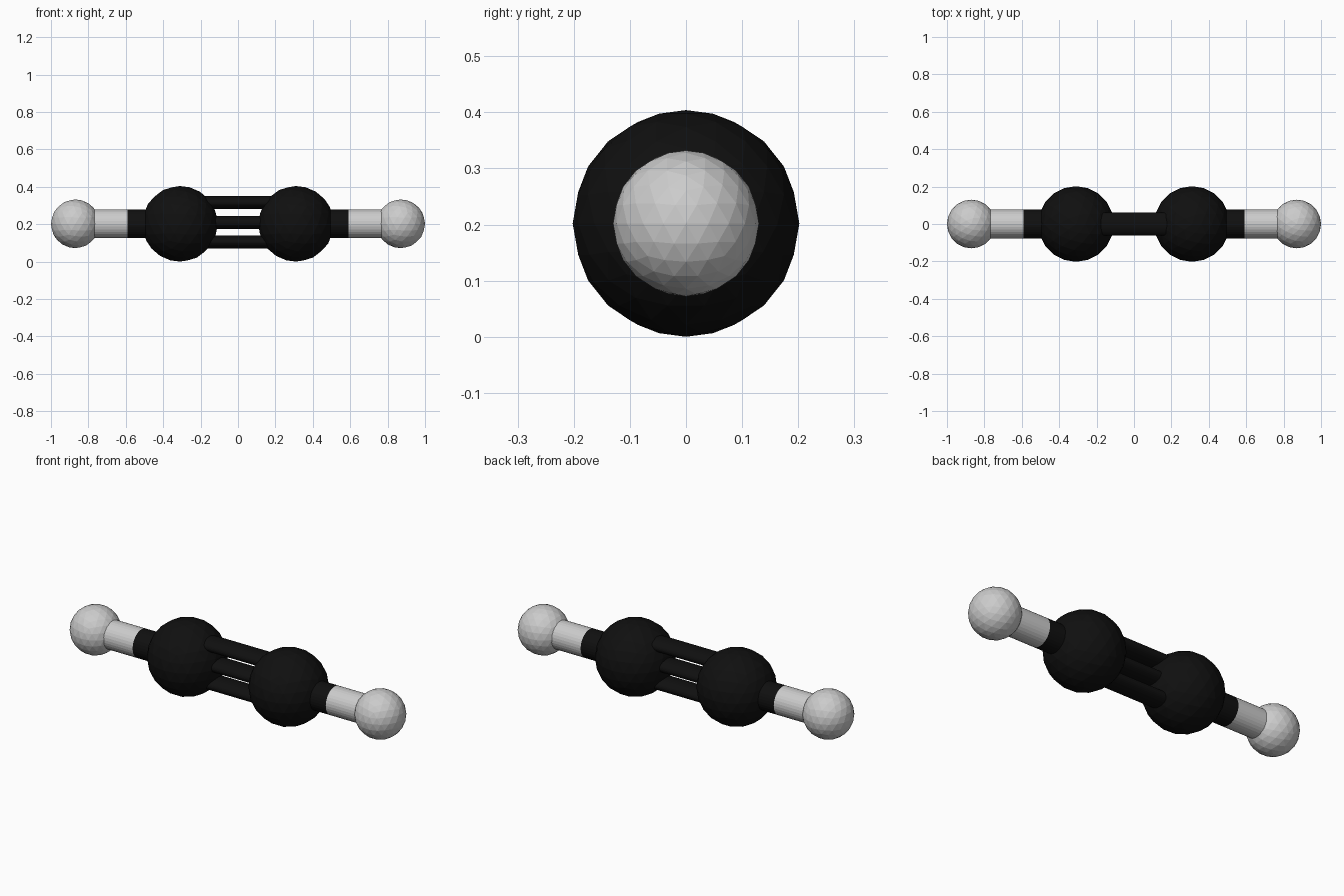
import bpy, math

if "Cube" in bpy.data.objects:
    bpy.data.objects.remove(bpy.data.objects["Cube"])

black = bpy.data.materials.new("black")
black.diffuse_color = (0.005, 0.005, 0.005, 1)
black.use_nodes = True
black.node_tree.nodes["Principled BSDF"].inputs["Base Color"].default_value = black.diffuse_color
ZC = 0.202


def finish(name, mat):
    ob = bpy.context.object
    ob.name = name
    if mat:
        ob.data.materials.append(mat)
    return ob


def atom(name, x, r, mat=None):
    bpy.ops.mesh.primitive_ico_sphere_add(subdivisions=3, radius=r, location=(x, 0, ZC))
    return finish(name, mat)


def bond(name, x0, x1, ry, rz, z=ZC, mat=None):
    # cylinder along x with an elliptical section
    bpy.ops.mesh.primitive_cylinder_add(vertices=32, radius=1, depth=abs(x1 - x0),
                                        location=((x0 + x1) / 2, 0, z),
                                        rotation=(0, math.pi / 2, 0))
    ob = finish(name, mat)
    ob.scale = (rz, ry, 1)
    return ob


# atoms and single bonds, one set per side
for side, s in (("left", -1), ("right", 1)):
    atom(side + "_carbon", s * 0.31, 0.202, black)
    atom(side + "_hydrogen", s * 0.87, 0.13)
    bond(side + "_bond_inner", s * 0.40, s * 0.59, 0.077, 0.077, mat=black)
    bond(side + "_bond_outer", s * 0.59, s * 0.80, 0.077, 0.077)

# triple bond: three stacked flattened rods
for i, z in enumerate((0.105, 0.209, 0.315)):
    bond("triple_bond_%d" % (i + 1), -0.24, 0.24, 0.062, 0.035, z, black)
